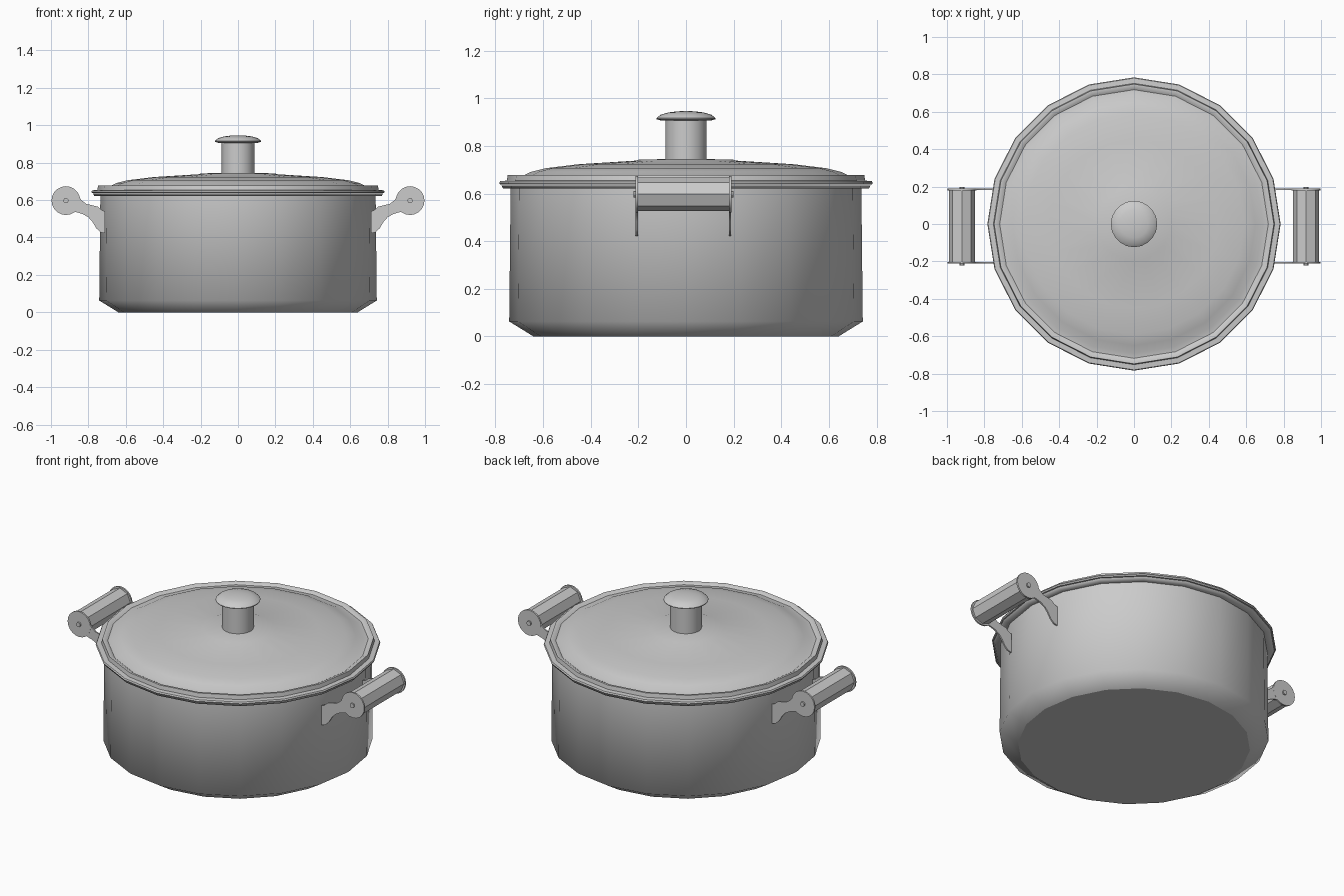
import bpy, bmesh
from math import sin, cos, pi, radians
from mathutils import Matrix

if "Cube" in bpy.data.objects:
    bpy.data.objects.remove(bpy.data.objects["Cube"])

SIDES = 20
HANDLE_Y = -0.011      # middle of the handles
HALF_SPAN = 0.196      # handle middle to bracket plate
GRIP_X, GRIP_Z = 0.92, 0.597


def finish(name, bm, angle):
    me = bpy.data.meshes.new(name)
    bm.to_mesh(me)
    bm.free()
    for p in me.polygons:
        p.use_smooth = angle > 0
    if angle > 0:
        me.set_sharp_from_angle(angle=radians(angle))
    ob = bpy.data.objects.new(name, me)
    bpy.context.collection.objects.link(ob)
    return ob


def lathe(name, profile, angle=35):
    """Spin (radius, z) points; a repeated point splits the surface for a hard edge."""
    bm = bmesh.new()
    rings = []
    for r, z in profile:
        n = SIDES if r > 0 else 1
        rings.append([bm.verts.new((r * cos(2 * pi * i / SIDES), r * sin(2 * pi * i / SIDES), z))
                      for i in range(n)])
    for k in range(len(rings) - 1):
        if profile[k] == profile[k + 1]:
            continue
        a, b = rings[k], rings[k + 1]
        for i in range(SIDES):
            j = (i + 1) % SIDES
            quad = [a[i % len(a)], a[j % len(a)], b[j % len(b)], b[i % len(b)]]
            bm.faces.new(list(dict.fromkeys(quad)))
    return finish(name, bm, angle)


def rod(name, x, y, z, radius, length, sides, angle=35):
    """Cylinder lying along y."""
    bm = bmesh.new()
    m = Matrix.Translation((x, y, z)) @ Matrix.Rotation(pi / 2, 4, 'X')
    bmesh.ops.create_cone(bm, cap_ends=True, segments=sides, radius1=radius,
                          radius2=radius, depth=length, matrix=m)
    return finish(name, bm, angle)


def plate(name, outline, y, thickness):
    """Flat (x, z) outline given thickness along y."""
    bm = bmesh.new()
    f = bm.faces.new([bm.verts.new((x, y - thickness / 2, z)) for x, z in outline])
    ext = bmesh.ops.extrude_face_region(bm, geom=[f])
    bmesh.ops.translate(bm, vec=(0, thickness, 0),
                        verts=[v for v in ext['geom'] if isinstance(v, bmesh.types.BMVert)])
    bmesh.ops.recalc_face_normals(bm, faces=bm.faces[:])
    return finish(name, bm, 35)


# Hollow pot with chamfered base and folded lip
lathe("pot_body", [
    (0, 0), (0.64, 0), (0.64, 0), (0.742, 0.063), (0.736, 0.622), (0.768, 0.622),
    (0.775, 0.634), (0.715, 0.634), (0.715, 0.07), (0.62, 0.02), (0, 0.02)], 65)

# Lid with flange, raised ring and shallow dome
lathe("lid", [
    (0, 0.725), (0.45, 0.70), (0.62, 0.672), (0.715, 0.637), (0.78, 0.637), (0.784, 0.644),
    (0.78, 0.652), (0.752, 0.654), (0.748, 0.678), (0.735, 0.678), (0.718, 0.668),
    (0.69, 0.672), (0.65, 0.691), (0.59, 0.706), (0.45, 0.723), (0.21, 0.738),
    (0.195, 0.743), (0, 0.745)])

# Knob: stem and mushroom cap
lathe("knob_stem", [(0, 0.735), (0.087, 0.735), (0.087, 0.912), (0, 0.912)])
lathe("knob_cap", [
    (0, 0.906), (0.105, 0.906), (0.124, 0.912), (0.124, 0.916), (0.108, 0.93),
    (0.075, 0.94), (0.035, 0.945), (0, 0.946)])

# Side handles: S-shaped brackets, end discs, rivets and eight-sided grip
bracket = [(0.71, 0.422), (0.735, 0.428), (0.757, 0.448), (0.778, 0.483), (0.80, 0.508),
           (0.83, 0.525), (0.87, 0.537), (0.92, 0.56), (0.90, 0.63), (0.858, 0.624),
           (0.835, 0.598), (0.81, 0.579), (0.78, 0.572), (0.75, 0.565), (0.727, 0.545),
           (0.71, 0.54)]
for side, label in ((1, "right"), (-1, "left")):
    gx = side * GRIP_X
    rod(label + "_grip", gx, HANDLE_Y, GRIP_Z, 0.07, 2 * HALF_SPAN, 8, 0)
    for end, pos in ((-1, "front"), (1, "back")):
        y = HANDLE_Y + end * HALF_SPAN
        tag = label + "_" + pos
        plate(tag + "_bracket", [(side * x, z) for x, z in bracket], y, 0.009)
        rod(tag + "_disc", gx, y, GRIP_Z, 0.077, 0.01, 20)
        rod(tag + "_rivet", gx, y + end * 0.007, GRIP_Z, 0.014, 0.014, 10)
